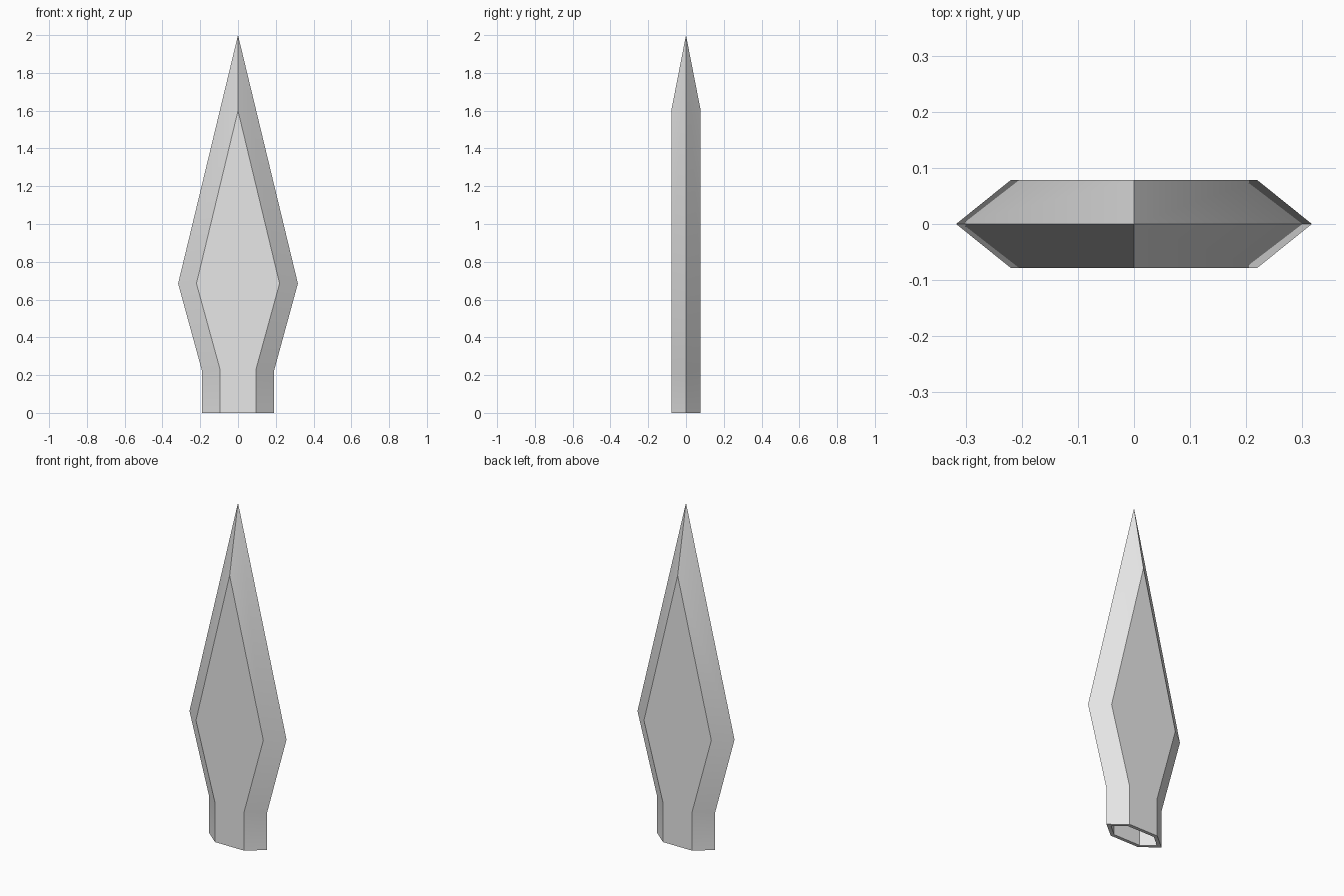
import bpy
import bmesh
import math

cube = bpy.data.objects.get("Cube")
if cube:
    bpy.data.objects.remove(cube, do_unlink=True)

# Material
steel = bpy.data.materials.new("grey steel")
steel.use_nodes = True
grey = (0.8, 0.8, 0.8, 1.0)
steel.diffuse_color = grey
steel.node_tree.nodes["Principled BSDF"].inputs["Base Color"].default_value = grey

HALF_THICKNESS = 0.078
RIM = 0.02
SOCKET_DEPTH = 0.22

# Half outlines (x, z) from the base of the socket to the tip
cutting_edge = [(0.19, 0), (0.19, 0.22), (0.317, 0.685), (0, 2)]
flat_panel = [(0.095, 0), (0.095, 0.23), (0.22, 0.685), (0, 1.6)]


def outline(bm, half, y):
    """Mirror a half outline across x and return its vertices in order."""
    points = [(-x, z) for x, z in half] + half[-2::-1]
    return [bm.verts.new((x, y, z)) for x, z in points]


# Spearhead: flat front and back panels joined by bevels to the edge
bm = bmesh.new()
edge = outline(bm, cutting_edge, 0)
front = outline(bm, flat_panel, -HALF_THICKNESS)
back = outline(bm, flat_panel, HALF_THICKNESS)
for panel in (front, back):
    bm.faces.new(panel)
    for i in range(len(edge) - 1):
        bm.faces.new((edge[i], edge[i + 1], panel[i + 1], panel[i]))
base = bm.faces.new((edge[0], front[0], front[-1], edge[-1], back[-1], back[0]))
bmesh.ops.recalc_face_normals(bm, faces=bm.faces)

# Hollow socket in the base
bmesh.ops.inset_region(bm, faces=[base], thickness=RIM, use_even_offset=True)
floor = bmesh.ops.extrude_discrete_faces(bm, faces=[base])["faces"][0]
bmesh.ops.translate(bm, verts=floor.verts, vec=(0, 0, SOCKET_DEPTH))
bmesh.ops.recalc_face_normals(bm, faces=bm.faces)

mesh = bpy.data.meshes.new("spearhead")
bm.to_mesh(mesh)
bm.free()
mesh.materials.append(steel)
spearhead = bpy.data.objects.new("spearhead", mesh)
bpy.context.collection.objects.link(spearhead)

# Smooth along the bevels, sharp at the ridges
bpy.ops.object.select_all(action="DESELECT")
spearhead.select_set(True)
bpy.context.view_layer.objects.active = spearhead
bpy.ops.object.shade_smooth_by_angle(angle=math.radians(32))
